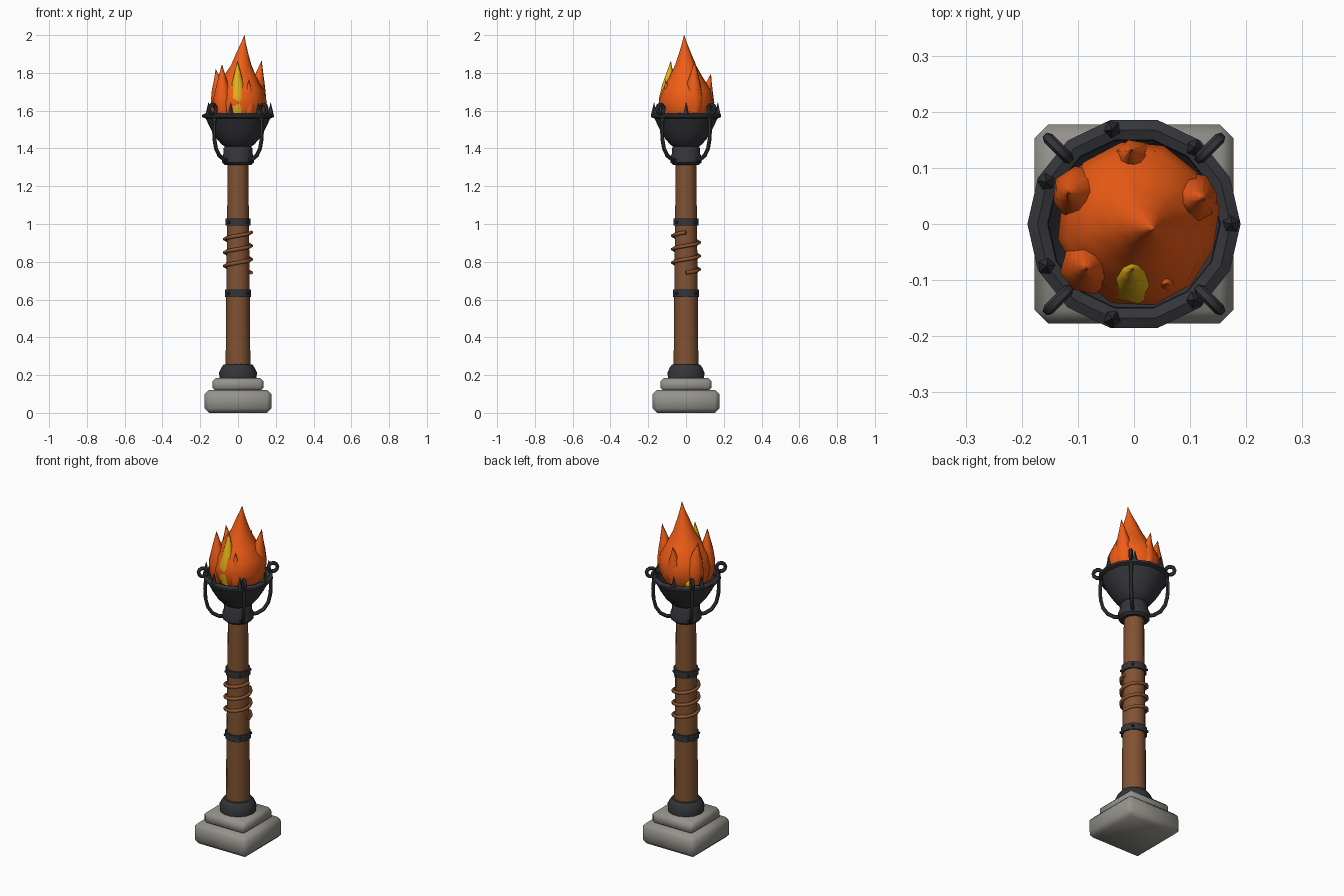
import bpy, bmesh, math, random
from math import sin, cos, pi, tau
from mathutils import Vector, Matrix

if "Cube" in bpy.data.objects:
    bpy.data.objects.remove(bpy.data.objects["Cube"])

random.seed(4)


def material(name, rgb):
    m = bpy.data.materials.new(name)
    m.diffuse_color = (*rgb, 1)
    m.use_nodes = True
    m.node_tree.nodes["Principled BSDF"].inputs["Base Color"].default_value = m.diffuse_color
    return m


STONE = material("stone", (0.30, 0.29, 0.26))
IRON = material("iron", (0.035, 0.036, 0.042))
WOOD = material("wood", (0.22, 0.085, 0.032))
ROPE = material("rope", (0.26, 0.09, 0.03))
ORANGE = material("orange_fire", (0.88, 0.11, 0.008))
YELLOW = material("yellow_fire", (0.80, 0.45, 0.008))


def finish(name, bm, mat, angle=40):
    bmesh.ops.recalc_face_normals(bm, faces=bm.faces)
    me = bpy.data.meshes.new(name)
    bm.to_mesh(me)
    bm.free()
    me.materials.append(mat)
    ob = bpy.data.objects.new(name, me)
    bpy.context.collection.objects.link(ob)
    bpy.ops.object.select_all(action='DESELECT')
    ob.select_set(True)
    bpy.context.view_layer.objects.active = ob
    bpy.ops.object.shade_smooth_by_angle(angle=math.radians(angle))
    return ob


def skin(bm, rings, loop=False):
    """Join rings of vertices; cap the ends unless the rings form a loop."""
    pairs = list(zip(rings, rings[1:])) + ([(rings[-1], rings[0])] if loop else [])
    for a, b in pairs:
        for i in range(len(a)):
            j = (i + 1) % len(a)
            bm.faces.new((a[i], a[j], b[j], b[i]))
    if not loop:
        bm.faces.new(rings[0])
        bm.faces.new(rings[-1])


def lathe(name, profile, sides, mat, loop=False, angle=40):
    bm = bmesh.new()
    rings = [[bm.verts.new((r * cos(tau * i / sides), r * sin(tau * i / sides), z))
              for i in range(sides)] for r, z in profile]
    skin(bm, rings, loop)
    return finish(name, bm, mat, angle)


def tube(bm, pts, radius, sides=6):
    pts = [Vector(p) for p in pts]
    rings = []
    for k, p in enumerate(pts):
        t = (pts[min(k + 1, len(pts) - 1)] - pts[max(k - 1, 0)]).normalized()
        # sideways axis from the radial/vertical frame keeps the tube untwisted
        side = Vector((-p.y, p.x, 0)).normalized()
        if abs(side.dot(t)) > 0.7:
            side = Vector((0, 0, 1))
        u = (side - t * side.dot(t)).normalized()
        v = t.cross(u)
        rings.append([bm.verts.new(p + radius * (u * cos(tau * i / sides) + v * sin(tau * i / sides)))
                      for i in range(sides)])
    skin(bm, rings)


def slab(name, half, z0, z1, bevel):
    bm = bmesh.new()
    bmesh.ops.create_cube(bm, size=1, matrix=Matrix.Translation((0, 0, (z0 + z1) / 2))
                          @ Matrix.Diagonal((half * 2, half * 2, z1 - z0, 1)))
    bmesh.ops.bevel(bm, geom=bm.edges[:], offset=bevel, segments=1, affect='EDGES')
    finish(name, bm, STONE, 50)


# Stone plinth
slab("lower_plinth", 0.177, 0.0, 0.122, 0.024)
slab("upper_plinth", 0.136, 0.115, 0.184, 0.018)

# Pole and its iron collars
lathe("pole", [(0.066, 0.2), (0.062, 0.65), (0.058, 1.0), (0.054, 1.36)], 12, WOOD)
lathe("foot_collar", [(0.098, 0.178), (0.1, 0.215), (0.088, 0.24), (0.076, 0.256), (0.06, 0.258)], 14, IRON)
lathe("cup_collar", [(0.07, 1.313), (0.084, 1.325), (0.086, 1.35), (0.076, 1.375),
                     (0.077, 1.4), (0.066, 1.415)], 14, IRON)

# Riveted bands
for label, z, r in (("lower", 0.633, 0.07), ("upper", 1.01, 0.067)):
    lathe(label + "_band", [(r - 0.012, z - 0.019), (r, z - 0.019), (r, z + 0.019), (r - 0.012, z + 0.019)],
          14, IRON, loop=True)
    bm = bmesh.new()
    for k in range(4):
        a = tau * (k + 0.5) / 4
        bmesh.ops.create_icosphere(bm, subdivisions=1, radius=0.009,
                                   matrix=Matrix.Translation((r * cos(a), r * sin(a), z)))
    finish(label + "_band_rivets", bm, IRON)

# Rope wrapped round the grip
bm = bmesh.new()
N = 36
tube(bm, [(0.07 * cos(tau * 3 * k / N), 0.07 * sin(tau * 3 * k / N), 0.742 + 0.214 * k / N)
          for k in range(N + 1)], 0.01)
finish("rope_wrap", bm, ROPE, 60)

# Fire bowl, open at the top, with a thick rim
lathe("fire_bowl", [(0.055, 1.4), (0.085, 1.42), (0.112, 1.45), (0.143, 1.5), (0.175, 1.567),
                    (0.16, 1.567), (0.13, 1.505), (0.08, 1.45)], 14, IRON)
lathe("bowl_rim", [(0.152, 1.568), (0.17, 1.558), (0.19, 1.566), (0.19, 1.578), (0.172, 1.587), (0.154, 1.58)],
      14, IRON, loop=True, angle=30)

# Seven rim spikes
bm = bmesh.new()
for k in range(7):
    a = tau * k / 7
    bmesh.ops.create_cone(bm, cap_ends=True, segments=5, radius1=0.017, radius2=0.001, depth=0.065,
                          matrix=Matrix.Translation((0.173 * cos(a), 0.173 * sin(a), 1.61))
                          @ Matrix.Rotation(a, 4, 'Z'))
finish("rim_spikes", bm, IRON, 20)

# Four curled brackets on the diagonals: (radius, height) path ending in a ring
path = [(0.07, 1.338), (0.105, 1.342), (0.14, 1.362), (0.165, 1.4), (0.177, 1.45), (0.18, 1.51), (0.176, 1.56)]
path += [(0.191 + 0.025 * cos(t), 1.608 + 0.025 * sin(t))
         for t in [pi * 1.25 - tau * 0.92 * k / 9 for k in range(10)]]
bm = bmesh.new()
for k in range(4):
    c, s = cos(pi / 4 + k * pi / 2), sin(pi / 4 + k * pi / 2)
    tube(bm, [(r * c, r * s, z) for r, z in path], 0.0105)
finish("curled_brackets", bm, IRON, 50)


def flame(name, base, tip, radius, profile, sides, mat, wobble=0.0, bend=2.0):
    """Teardrop from base to tip; profile holds (height fraction, radius fraction)."""
    bm = bmesh.new()
    b, t = Vector(base), Vector(tip)
    rings = []
    for h, f in profile:
        c = b.lerp(t, h ** bend)
        z = b.z + (t.z - b.z) * h
        ring = []
        for i in range(sides):
            a = tau * i / sides + 0.2
            r = radius * f * (1 + random.uniform(-wobble, wobble))
            ring.append(bm.verts.new((c.x + r * cos(a), c.y + r * sin(a), z)))
        rings.append(ring)
    skin(bm, rings)
    finish(name, bm, mat, 60)


BODY = [(0, 0.7), (0.1, 0.9), (0.24, 1.0), (0.38, 0.9), (0.52, 0.64), (0.66, 0.39), (0.8, 0.22), (0.91, 0.09), (1, 0.005)]
TONGUE = [(0, 0.6), (0.2, 0.95), (0.38, 1.0), (0.6, 0.72), (0.8, 0.36), (1, 0.01)]

# Main fire body
flame("main_flame", (0.005, 0.002, 1.53), (0.034, -0.01, 2.0), 0.145, BODY, 12, ORANGE, 0.04, 2.2)

# Orange side tongues: base x, y, tip x, y, z, radius
for k, (x, y, tx, ty, tz, r) in enumerate([
        (0.095, 0.04, 0.125, 0.045, 1.865, 0.052),
        (-0.09, 0.05, -0.118, 0.055, 1.82, 0.052),
        (0.0, 0.1, -0.005, 0.132, 1.795, 0.045),
        (-0.08, -0.075, -0.085, -0.08, 1.845, 0.05),
        (0.055, -0.095, 0.058, -0.108, 1.765, 0.034)]):
    flame(f"side_flame_{k + 1}", (x, y, 1.55), (tx, ty, tz), r, TONGUE, 8, ORANGE, 0.05)

# Yellow tongues: tall one at the front, a low one behind
flame("front_yellow_flame", (0.0, -0.098, 1.55), (-0.003, -0.08, 1.865), 0.047, TONGUE, 8, YELLOW, 0.03)
flame("back_yellow_flame", (-0.078, 0.078, 1.55), (-0.07, 0.07, 1.66), 0.035, TONGUE, 8, YELLOW)
